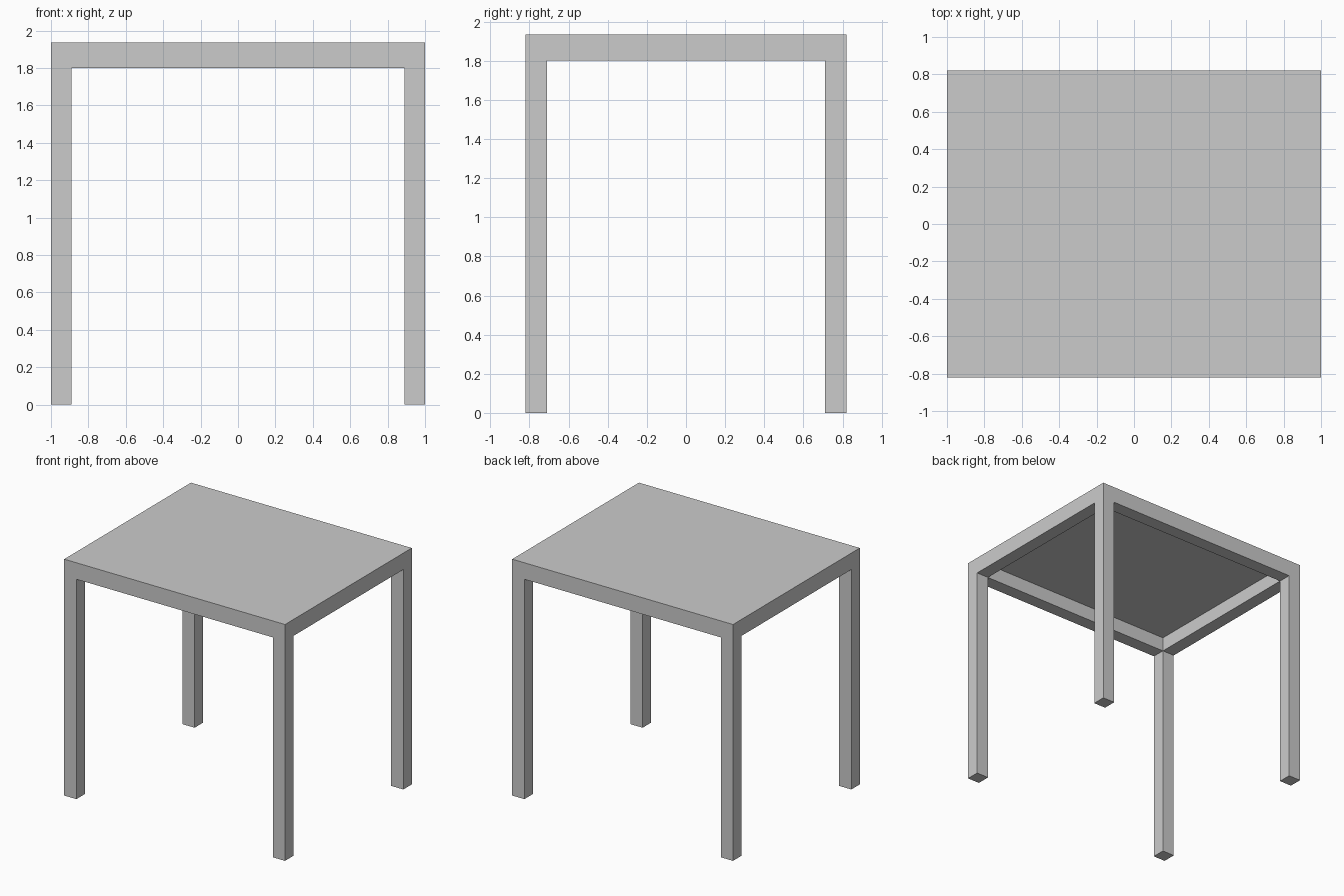
import bpy
import bmesh

cube = bpy.data.objects.get("Cube")
if cube:
    bpy.data.objects.remove(cube, do_unlink=True)

# Overall sizes
HALF_X, HALF_Y, HEIGHT = 1.0, 0.82, 1.935
LEG = 0.11          # leg and apron thickness
APRON_Z = 1.80      # underside of the apron
PANEL = 0.018       # thickness of the top panel

grey = bpy.data.materials.new("plain grey")
grey.use_nodes = True
grey.diffuse_color = (0.6, 0.6, 0.6, 1)
grey.node_tree.nodes["Principled BSDF"].inputs["Base Color"].default_value = (0.6, 0.6, 0.6, 1)


def add_object(name, bm):
    mesh = bpy.data.meshes.new(name)
    bm.to_mesh(mesh)
    bm.free()
    mesh.materials.append(grey)
    obj = bpy.data.objects.new(name, mesh)
    bpy.context.collection.objects.link(obj)
    return obj


def box(bm, low, high):
    verts = bmesh.ops.create_cube(bm, size=1)["verts"]
    for v in verts:
        for i in range(3):
            v.co[i] = high[i] if v.co[i] > 0 else low[i]


# Table top: a slab whose underside is inset and pushed up, leaving the apron
bm = bmesh.new()
box(bm, (-HALF_X, -HALF_Y, APRON_Z), (HALF_X, HALF_Y, HEIGHT))
bm.normal_update()
under = min(bm.faces, key=lambda f: f.normal.z)
bmesh.ops.inset_region(bm, faces=[under], thickness=LEG, use_even_offset=True)
recess = bmesh.ops.extrude_discrete_faces(bm, faces=[under])["faces"][0]
for v in recess.verts:
    v.co.z = HEIGHT - PANEL
bmesh.ops.recalc_face_normals(bm, faces=bm.faces)
add_object("table_top", bm)

# Four square legs, flush with the corners
for end, sy in (("front", -1), ("back", 1)):
    for side, sx in (("left", 1), ("right", -1)):
        xs = sorted((sx * HALF_X, sx * (HALF_X - LEG)))
        ys = sorted((sy * HALF_Y, sy * (HALF_Y - LEG)))
        bm = bmesh.new()
        box(bm, (xs[0], ys[0], 0), (xs[1], ys[1], APRON_Z))
        add_object(f"{end}_{side}_leg", bm)
